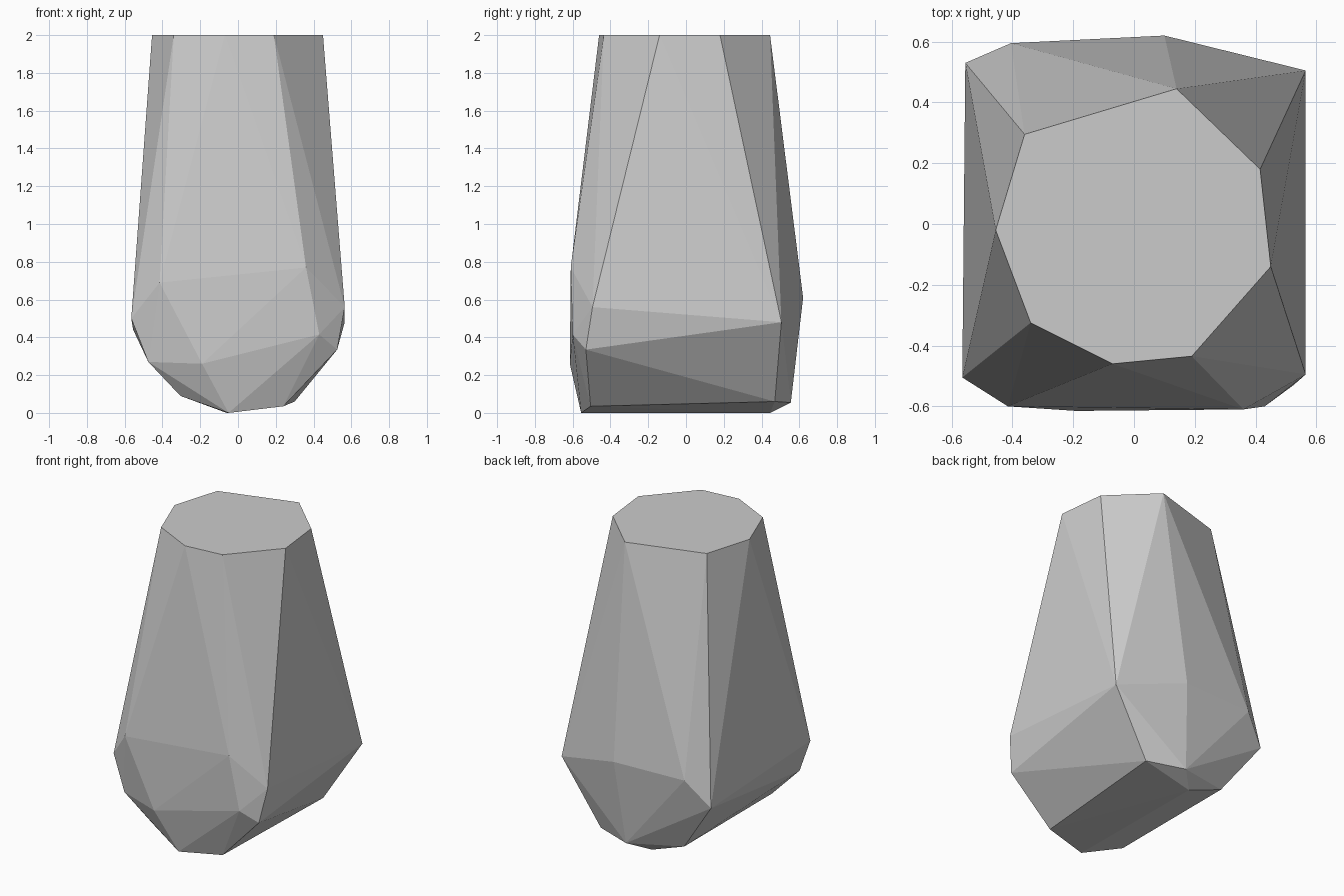
import bpy
import bmesh
import math

# Remove the default object
default = bpy.data.objects.get("Cube")
if default:
    bpy.data.objects.remove(default, do_unlink=True)


def make_material(name, color):
    material = bpy.data.materials.new(name)
    material.use_nodes = True
    material.diffuse_color = color
    shader = next(n for n in material.node_tree.nodes if n.type == "BSDF_PRINCIPLED")
    shader.inputs["Base Color"].default_value = color
    shader.inputs["Roughness"].default_value = 0.9
    return material


def make_hull(name, points, material):
    """Wrap a faceted convex skin around the given corners."""
    bm = bmesh.new()
    for point in points:
        bm.verts.new(point)
    hull = bmesh.ops.convex_hull(bm, input=list(bm.verts))
    spare = [v for v in bm.verts if not v.link_faces]
    bmesh.ops.delete(bm, geom=spare, context="VERTS")
    # Merge the triangles of nearly flat facets
    bmesh.ops.dissolve_limit(bm, angle_limit=math.radians(0.8),
                             verts=list(bm.verts), edges=list(bm.edges))
    bmesh.ops.recalc_face_normals(bm, faces=list(bm.faces))
    for face in bm.faces:
        face.smooth = False
    mesh = bpy.data.meshes.new(name)
    bm.to_mesh(mesh)
    bm.free()
    mesh.materials.append(material)
    obj = bpy.data.objects.new(name, mesh)
    bpy.context.collection.objects.link(obj)
    return obj


# Flat top of the rock
top_height = 2
top_outline = [(-.455, -.02), (-.36, .295), (.14, .445), (.415, .18),
               (.45, -.14), (.19, -.435), (-.07, -.46), (-.34, -.325)]
top = [(x, y, top_height) for x, y in top_outline]

# Wide shoulder corners, going round from the front right
shoulder = [(-.565, -.505, .5), (-.415, -.6, .69), (.36, -.61, .77),
            (.565, -.495, .56), (.565, .505, .48), (.1, .62, .61),
            (-.405, .595, .61), (-.555, .53, .44)]

# Chipped lower corners at the front
lower_front = [(-.475, -.52, .27), (-.19, -.615, .26),
               (.43, -.6, .415), (.525, -.53, .335)]

# Narrow keel under the rock
keel = [(-.05, -.555, 0), (.24, -.505, .035), (.3, .47, .06), (.055, .555, .055),
        (-.06, .445, 0), (-.305, .455, .09), (-.305, -.47, .09)]

stone = make_material("grey stone", (.6, .6, .6, 1))
make_hull("rock", top + shoulder + lower_front + keel, stone)
